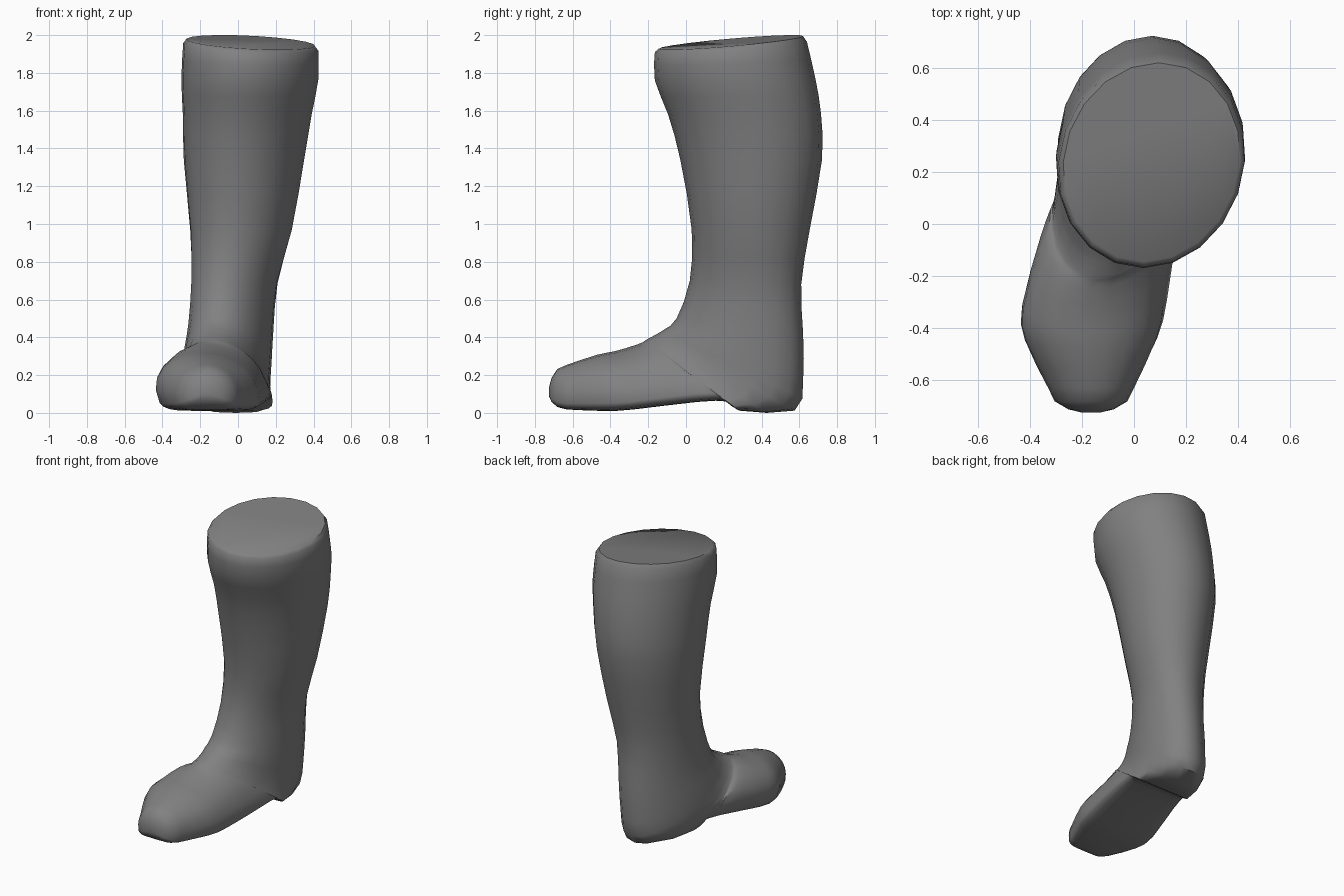
import bpy, bmesh, math
from mathutils import Vector

if "Cube" in bpy.data.objects:
    bpy.data.objects.remove(bpy.data.objects["Cube"])

SIDES = 20

# Key sections: front/top y, z; back/bottom y, z; left x, right x
KEYS = [
    # shaft, from the rim down
    (-0.165, 1.91, 0.64, 1.965, -0.29, 0.425),
    (-0.165, 1.76, 0.685, 1.77, -0.30, 0.425),
    (-0.095, 1.58, 0.715, 1.58, -0.292, 0.39),
    (-0.03, 1.34, 0.72, 1.34, -0.287, 0.35),
    (0.03, 0.97, 0.655, 0.97, -0.253, 0.285),
    (0.02, 0.70, 0.61, 0.68, -0.243, 0.205),
    # ankle and heel, fanning round the instep
    (-0.05, 0.50, 0.62, 0.42, -0.255, 0.18),
    (-0.11, 0.445, 0.62, 0.17, -0.275, 0.17),
    (-0.15, 0.42, 0.575, 0.012, -0.285, 0.16),
    (-0.205, 0.39, 0.28, 0.012, -0.305, 0.15),
    (-0.22, 0.38, 0.22, 0.06, -0.32, 0.145),
    # foot, towards the toe
    (-0.25, 0.365, 0.06, 0.058, -0.36, 0.135),
    (-0.37, 0.328, -0.28, 0.018, -0.43, 0.112),
    (-0.47, 0.308, -0.43, 0.01, -0.42, 0.085),
    (-0.63, 0.255, -0.63, 0.018, -0.33, 0.0),
]


def clamp(v):
    return max(0.0, min(1.0, v))


def smooth_sections(keys):
    """Add one spline midpoint between neighbouring key sections."""
    out = []
    for i in range(len(keys) - 1):
        p0, p1, p2 = keys[max(i - 1, 0)], keys[i], keys[i + 1]
        p3 = keys[min(i + 2, len(keys) - 1)]
        out += [p1, tuple((9 * (b + c) - a - d) / 16
                          for a, b, c, d in zip(p0, p1, p2, p3))]
    return out + [keys[-1]]


def section_points(fy, fz, by, bz, xl, xr):
    """Round on the shaft, flat-bottomed along the sole."""
    sole = clamp((0.62 - by) / 0.3)
    square, mid = 1 - 0.6 * sole, 0.5 - 0.14 * sole
    skew = -0.03 * (1 + clamp((1 - fz) / 0.5)) * clamp((by + 0.6) / 0.6)
    tilt = -0.04 * clamp((fz - 1.75) / 0.16)
    pts = []
    for i in range(SIDES):
        a = 2 * math.pi * i / SIDES
        u, v = math.cos(a), math.sin(a)
        if u < 0:
            u = -abs(u) ** square
            v = math.copysign(abs(v) ** square, v)
        s = mid + u * ((1 - mid) if u > 0 else mid)
        pts.append(Vector((
            (xl + xr) / 2 + v * (xr - xl) / 2 + skew * u,
            by + (fy - by) * s,
            max(0.0, bz + (fz - bz) * s + tilt * v / 2))))
    return pts


rings = [section_points(*k) for k in smooth_sections(KEYS)]

# Rounded rim: inset the top ring and lift it, more at the back
centre = sum(rings[0], Vector()) / SIDES
rim = []
for p in rings[0]:
    q = centre + (p - centre) * 0.95
    q.z = p.z + 0.024 + 0.015 * (p.y - centre.y)
    rim.append(q)
rings.insert(0, rim)

# Domed toe: shrink the last ring while pushing it forward
toe_centre = Vector((-0.165, -0.63, 0.105))
last = rings[-1]
for degrees in (32, 58, 78):
    a = math.radians(degrees)
    push = Vector((0, -0.097 * math.sin(a), 0))
    rings.append([toe_centre + (p - toe_centre) * math.cos(a) + push for p in last])

grey = bpy.data.materials.new("boot grey")
grey.diffuse_color = (0.22, 0.22, 0.22, 1)
grey.use_nodes = True
grey.node_tree.nodes["Principled BSDF"].inputs["Base Color"].default_value = grey.diffuse_color

# One continuous skin through all the rings, closed at the rim and the toe
bm = bmesh.new()
loops = [[bm.verts.new(p) for p in ring] for ring in rings]
for a, b in zip(loops, loops[1:]):
    for i in range(SIDES):
        j = (i + 1) % SIDES
        bm.faces.new((a[i], a[j], b[j], b[i]))
bm.faces.new(loops[0])
bm.faces.new(loops[-1])
bmesh.ops.recalc_face_normals(bm, faces=bm.faces)

mesh = bpy.data.meshes.new("boot")
bm.to_mesh(mesh)
bm.free()
boot = bpy.data.objects.new("boot", mesh)
mesh.materials.append(grey)
bpy.context.collection.objects.link(boot)
bpy.context.view_layer.objects.active = boot
boot.select_set(True)
bpy.ops.object.shade_smooth_by_angle(angle=math.radians(50))
